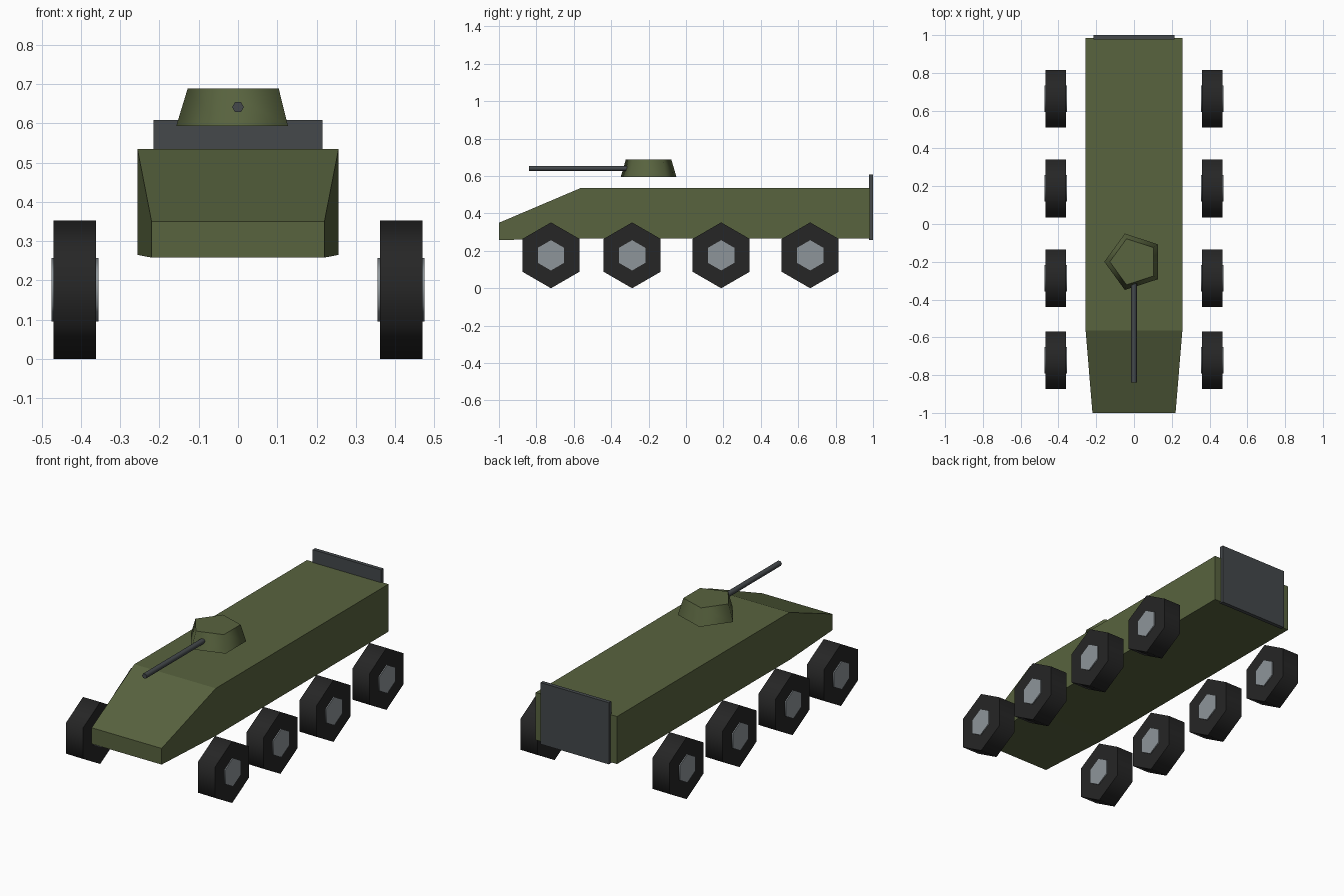
import bpy
import bmesh
from math import pi
from mathutils import Matrix, Vector

cube = bpy.data.objects.get("Cube")
if cube:
    bpy.data.objects.remove(cube, do_unlink=True)


def material(name, color):
    m = bpy.data.materials.new(name)
    m.use_nodes = True
    m.diffuse_color = (*color, 1)
    bsdf = next(n for n in m.node_tree.nodes if n.type == 'BSDF_PRINCIPLED')
    bsdf.inputs["Base Color"].default_value = (*color, 1)
    bsdf.inputs["Roughness"].default_value = 0.8
    return m


olive = material("olive green", (0.098, 0.125, 0.049))
steel = material("dark steel", (0.058, 0.066, 0.071))
rubber = material("black rubber", (0.019, 0.019, 0.019))
silver = material("hub grey", (0.27, 0.30, 0.32))


def finish(name, bm, mat):
    bmesh.ops.recalc_face_normals(bm, faces=bm.faces)
    mesh = bpy.data.meshes.new(name)
    bm.to_mesh(mesh)
    bm.free()
    mesh.materials.append(mat)
    obj = bpy.data.objects.new(name, mesh)
    bpy.context.collection.objects.link(obj)
    return obj


def prism(name, mat, sides, r1, r2, depth, center, turn):
    """Low-sided cylinder or cone: smooth around the side, flat caps."""
    bm = bmesh.new()
    bmesh.ops.create_cone(bm, cap_ends=True, segments=sides,
                          radius1=r1, radius2=r2, depth=depth)
    # Put one corner on +x before turning
    first = max(bm.verts, key=lambda v: v.co.x).co
    spin = -Vector((1, 0)).angle_signed(first.xy)
    bmesh.ops.rotate(bm, verts=bm.verts, matrix=Matrix.Rotation(spin, 3, 'Z'))
    for f in bm.faces:
        f.smooth = len(f.verts) == 4
    bmesh.ops.transform(bm, verts=bm.verts,
                        matrix=Matrix.Translation(center) @ turn)
    return finish(name, bm, mat)


# Hull: cross-sections (y, half width, bottom, top) from nose to tail
sections = [(-1.0, 0.22, 0.258, 0.35),
            (-0.565, 0.256, 0.265, 0.535),
            (0.985, 0.256, 0.265, 0.535)]
bm = bmesh.new()
rings = [[bm.verts.new((x, y, z)) for x, z in
          ((-w, lo), (w, lo), (w, hi), (-w, hi))]
         for y, w, lo, hi in sections]
for a, b in zip(rings, rings[1:]):
    for i in range(4):
        j = (i + 1) % 4
        bm.faces.new((a[i], a[j], b[j], b[i]))
bm.faces.new(rings[0])
bm.faces.new(rings[-1])
finish("hull", bm, olive)

# Rear plate
bm = bmesh.new()
bmesh.ops.create_cube(bm, size=1)
bmesh.ops.scale(bm, verts=bm.verts, vec=(0.43, 0.022, 0.35))
bmesh.ops.translate(bm, verts=bm.verts, vec=(0, 0.989, 0.433))
finish("rear_plate", bm, steel)

# Turret and gun
prism("turret", olive, 5, 0.157, 0.128, 0.095, (0, -0.2, 0.641), Matrix())
prism("gun_barrel", steel, 6, 0.015, 0.015, 0.54, (0, -0.57, 0.641),
      Matrix.Rotation(pi / 2, 4, 'X'))

# Wheels with hubs, corners pointing up and down
axle = Matrix.Rotation(pi / 2, 4, 'Y')
for side, x in (("left", 0.415), ("right", -0.415)):
    for n, y in enumerate((-0.722, -0.288, 0.188, 0.664), 1):
        at = (x, y, 0.176)
        prism(f"{side}_tire_{n}", rubber, 6, 0.176, 0.176, 0.108, at, axle)
        prism(f"{side}_hub_{n}", silver, 6, 0.081, 0.081, 0.12, at, axle)
